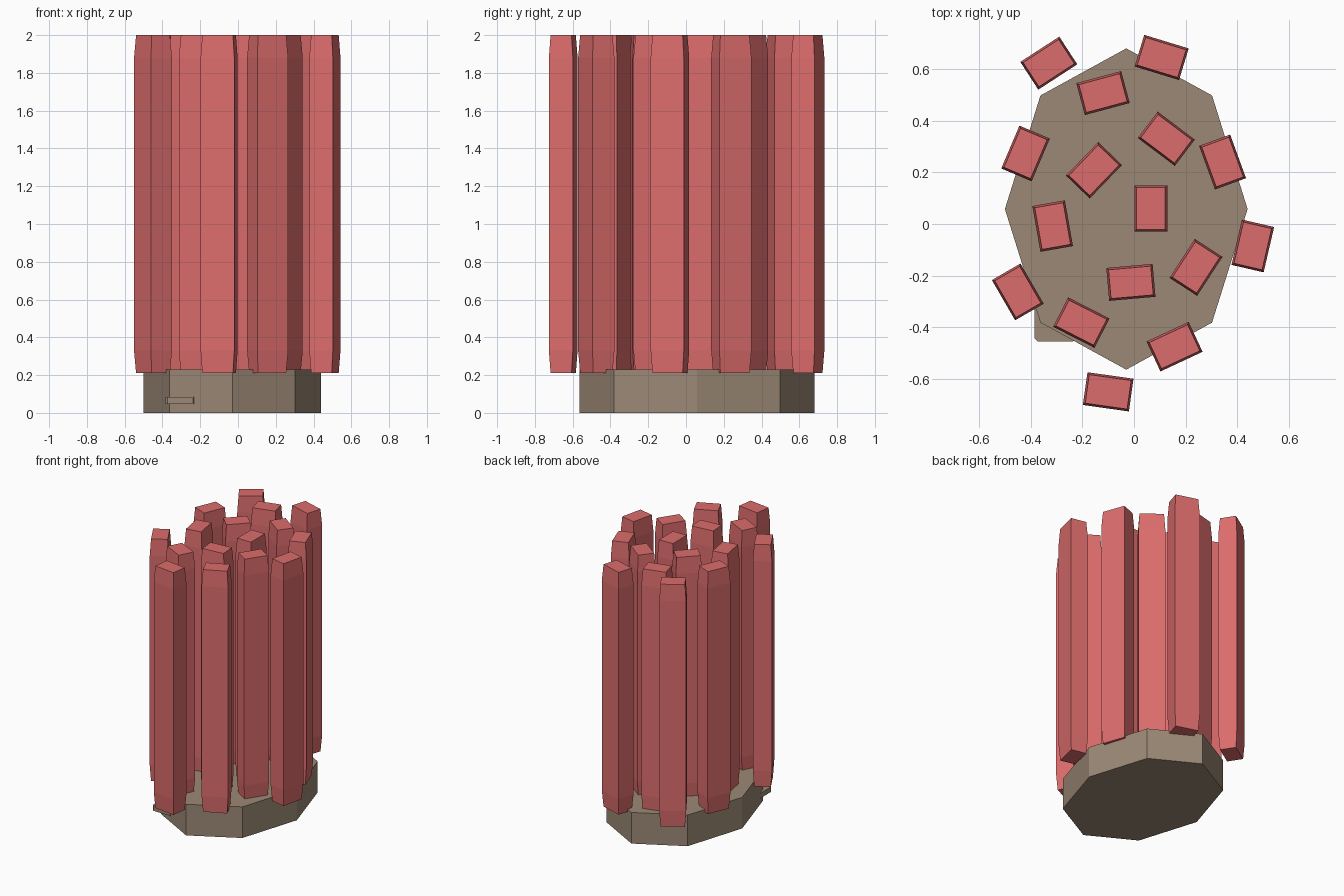
import bpy
import bmesh
from math import radians
from mathutils import Matrix

cube = bpy.data.objects.get("Cube")
if cube:
    bpy.data.objects.remove(cube, do_unlink=True)


def material(name, rgb):
    mat = bpy.data.materials.new(name)
    mat.use_nodes = True
    mat.diffuse_color = (*rgb, 1)
    bsdf = next(n for n in mat.node_tree.nodes if n.type == "BSDF_PRINCIPLED")
    bsdf.inputs["Base Color"].default_value = (*rgb, 1)
    return mat


def add_object(name, bm, mat):
    bmesh.ops.recalc_face_normals(bm, faces=bm.faces)
    mesh = bpy.data.meshes.new(name)
    bm.to_mesh(mesh)
    bm.free()
    mesh.materials.append(mat)
    obj = bpy.data.objects.new(name, mesh)
    bpy.context.collection.objects.link(obj)
    return obj


def tapered_box(name, half_x, half_y, levels, mat):
    """Stack of rectangles; each level is (height, inset)."""
    bm = bmesh.new()
    rings = []
    for z, inset in levels:
        x, y = half_x - inset, half_y - inset
        rings.append([bm.verts.new((sx * x, sy * y, z))
                      for sx, sy in ((-1, -1), (1, -1), (1, 1), (-1, 1))])
    for low, high in zip(rings, rings[1:]):
        for i in range(4):
            j = (i + 1) % 4
            bm.faces.new((low[i], low[j], high[j], high[i]))
    bm.faces.new(rings[0][::-1])
    bm.faces.new(rings[-1])
    return add_object(name, bm, mat)


red = material("soft red", (0.72, 0.15, 0.15))
stone = material("warm stone", (0.33, 0.25, 0.18))

# Eight-sided base slab
bm = bmesh.new()
bmesh.ops.create_cone(bm, cap_ends=True, segments=8, radius1=1, radius2=1, depth=1)
bmesh.ops.transform(bm, verts=bm.verts, matrix=Matrix.Translation((-0.03, 0.058, 0.115))
                    @ Matrix.Diagonal((0.47, 0.622, 0.23, 1)))
add_object("base", bm, stone)

# Thin tab poking out of the front right corner of the base
tab = tapered_box("base_tab", 0.08, 0.085, [(0.048, 0), (0.085, 0)], stone)
tab.location = (-0.305, -0.37, 0)
bevel = tab.modifiers.new("corner", "BEVEL")
bevel.width = 0.012
bevel.segments = 1
bevel.limit_method = "WEIGHT"
edge_weight = tab.data.attributes.new("bevel_weight_edge", "FLOAT", "EDGE")
for e in tab.data.edges:
    a, b = (tab.data.vertices[i].co for i in e.vertices)
    if abs(a.z - b.z) > 0.01:
        edge_weight.data[e.index].value = 1

# Tall columns: x, y, turn in degrees
columns = [
    (-0.33, 0.623, 33), (0.107, 0.645, -17), (-0.12, 0.507, 15), (0.125, 0.33, -37),
    (-0.42, 0.273, 67), (0.343, 0.24, 110), (-0.155, 0.208, 46), (0.065, 0.06, 90),
    (-0.315, -0.008, 100), (0.46, -0.085, 77), (0.24, -0.168, 57), (-0.012, -0.226, 5),
    (-0.45, -0.263, -60), (-0.204, -0.382, -27), (0.157, -0.475, 25), (-0.1, -0.65, -8),
]
profile = [(0.21, 0.008), (0.33, 0), (1.88, 0), (2, 0.008)]
for i, (x, y, turn) in enumerate(columns, 1):
    column = tapered_box(f"column_{i}", 0.09, 0.064, profile, red)
    column.location = (x, y, 0)
    column.rotation_euler.z = radians(turn)
